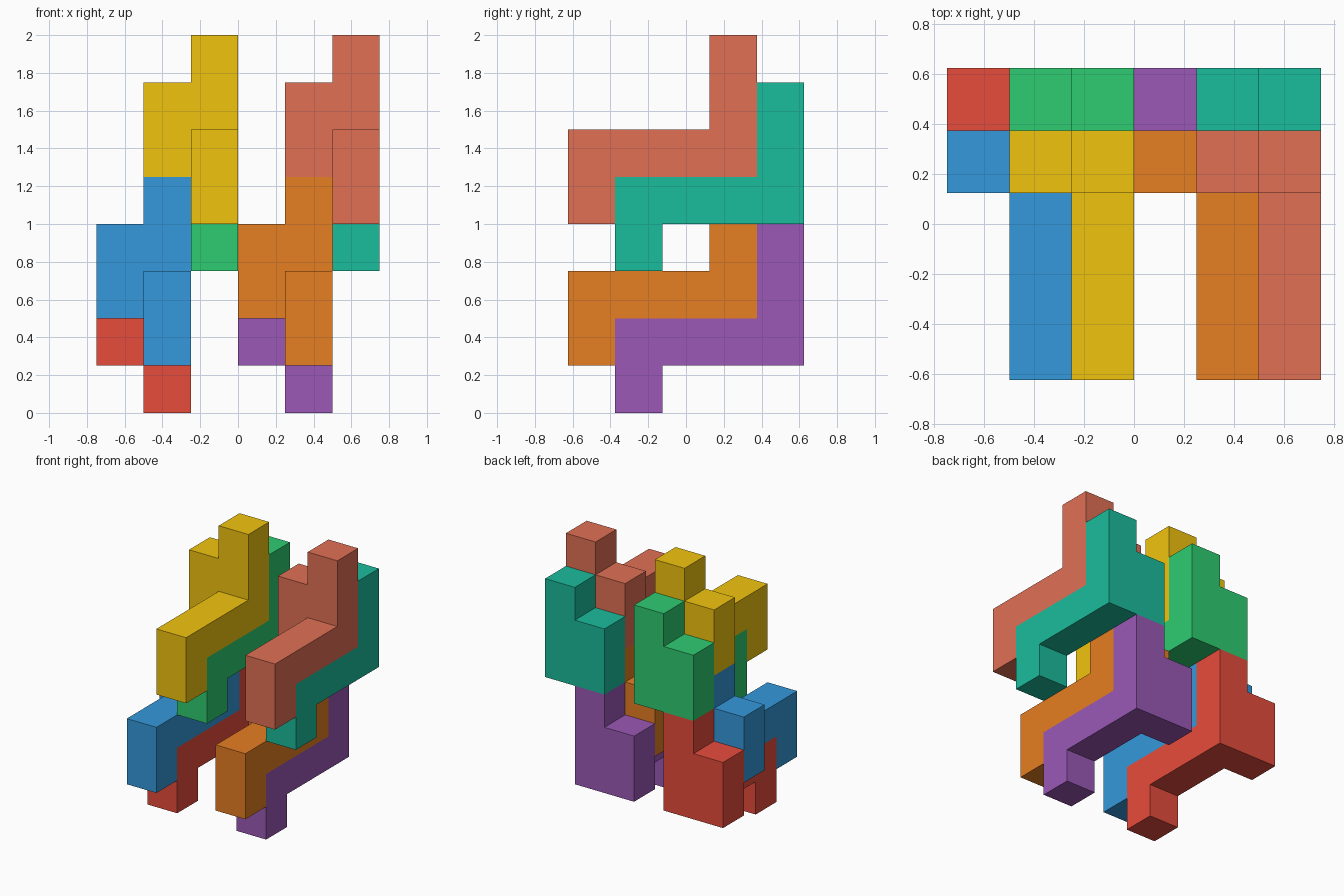
import bpy
import bmesh
from mathutils import Vector

if "Cube" in bpy.data.objects:
    bpy.data.objects.remove(bpy.data.objects["Cube"])

U = 0.25  # edge of one unit cube

# Unit cubes of one puzzle piece as (x, y, z) grid cells
PIECE = {(0, 4, 1), (0, 4, 2),                  # short back column
         (1, 4, 1), (1, 4, 2), (1, 4, 3),       # tall back column
         (1, 3, 1), (1, 2, 1), (1, 1, 1),       # arm reaching forward
         (1, 1, 0)}                             # foot under the arm end


def linear(hex_code):
    channels = [int(hex_code[i:i + 2], 16) / 255 for i in (0, 2, 4)]
    return [c / 12.92 if c <= 0.04045 else ((c + 0.055) / 1.055) ** 2.4
            for c in channels] + [1.0]


def build_piece(name, offset, hex_code):
    bm = bmesh.new()
    # Outer faces only, one quad per exposed cube side
    for cell in PIECE:
        for axis in range(3):
            for sign in (-1, 1):
                n = Vector((0, 0, 0))
                n[axis] = sign
                if tuple(int(a + b) for a, b in zip(cell, n)) in PIECE:
                    continue
                a = Vector((0, 0, 0))
                a[(axis + 1) % 3] = 0.5
                b = n.cross(a)
                centre = Vector(cell) + Vector((0.5, 0.5, 0.5)) + n * 0.5
                bm.faces.new([bm.verts.new(centre + d)
                              for d in (-a - b, a - b, a + b, -a + b)])
    bmesh.ops.remove_doubles(bm, verts=bm.verts[:], dist=0.001)
    # Merge coplanar quads into clean flat faces
    bmesh.ops.dissolve_limit(bm, angle_limit=0.01, verts=bm.verts[:], edges=bm.edges[:])
    bmesh.ops.recalc_face_normals(bm, faces=bm.faces[:])
    bmesh.ops.translate(bm, verts=bm.verts[:], vec=Vector(offset) - Vector((3, 2.5, 0)))
    bmesh.ops.scale(bm, verts=bm.verts[:], vec=(U, U, U))
    mesh = bpy.data.meshes.new(name)
    bm.to_mesh(mesh)
    bm.free()
    mat = bpy.data.materials.new(name + "_colour")
    mat.diffuse_color = linear(hex_code)
    mat.use_nodes = True
    mat.node_tree.nodes["Principled BSDF"].inputs["Base Color"].default_value = mat.diffuse_color
    mesh.materials.append(mat)
    bpy.context.collection.objects.link(bpy.data.objects.new(name, mesh))


# Two stacks, each with a lower and an upper nested pair (back, front)
COLOURS = {"left_lower": ("e74c3c", "3498db"), "left_upper": ("2ecc71", "f1c40f"),
           "right_lower": ("9b59b6", "e67e22"), "right_upper": ("1abc9c", "e17055")}
for side, x in (("left", 0), ("right", 3)):
    for level, step in (("lower", 0), ("upper", 1)):
        key = side + "_" + level
        for i, place in enumerate(("back", "front")):
            build_piece(f"{key}_{place}_piece", (x + step, -i, 3 * step + i), COLOURS[key][i])
